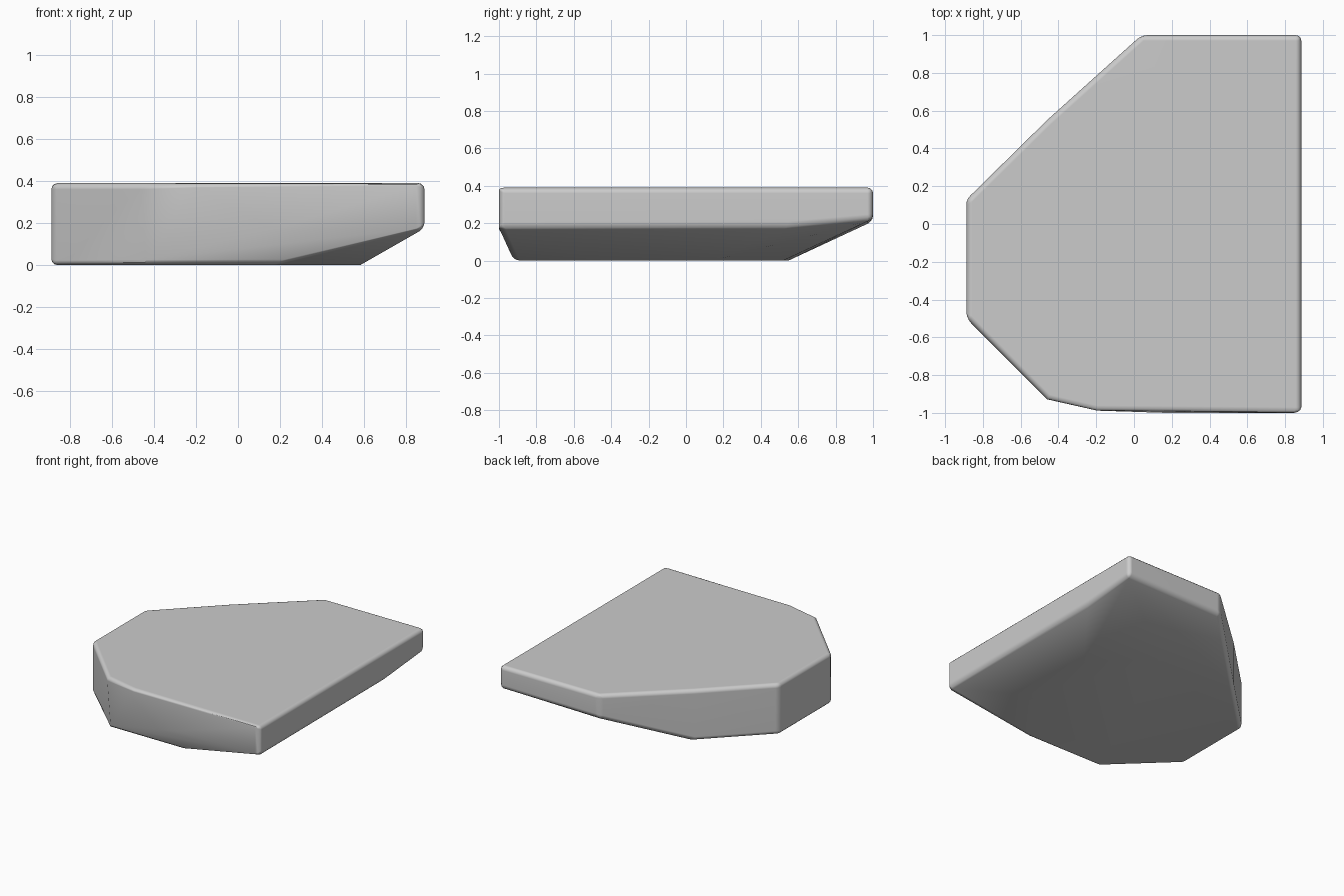
import bpy, bmesh, math

if "Cube" in bpy.data.objects:
    bpy.data.objects.remove(bpy.data.objects["Cube"])

TOP = 0.39

# plan outline shared by the flat top
outline = [(0.04, 1.0), (0.886, 1.0), (0.886, -1.0), (-0.2, -0.99),
           (-0.46, -0.93), (-0.887, -0.5), (-0.887, 0.13), (-0.46, 0.55)]
# flat underside, chipped away toward the front, right and back
underside = [(0.58, 0.14), (0.2, 0.52), (-0.46, 0.55), (-0.887, 0.13),
             (-0.887, -0.5), (-0.45, -0.92), (0.15, -0.92), (0.58, -0.47)]
# lower rim where the upright sides meet the chipped faces
rim = [(0.17, -1.0, 0.17), (0.886, -1.0, 0.175), (0.886, 0.55, 0.18),
       (0.886, 1.0, 0.22), (0.04, 1.0, 0.21)]

points = [(x, y, TOP) for x, y in outline] + [(x, y, 0) for x, y in underside] + rim

# rock slab: hull of the three rings
bm = bmesh.new()
for p in points:
    bm.verts.new(p)
bmesh.ops.convex_hull(bm, input=bm.verts[:])
loose = [v for v in bm.verts if not v.link_faces]
bmesh.ops.delete(bm, geom=loose, context='VERTS')
bmesh.ops.dissolve_limit(bm, angle_limit=math.radians(1.5),
                         verts=bm.verts[:], edges=bm.edges[:])
bmesh.ops.recalc_face_normals(bm, faces=bm.faces[:])
mesh = bpy.data.meshes.new("rock_slab")
bm.to_mesh(mesh)
bm.free()
slab = bpy.data.objects.new("rock_slab", mesh)
bpy.context.collection.objects.link(slab)

# worn, rounded edges
bevel = slab.modifiers.new("worn_edges", 'BEVEL')
bevel.width = 0.03
bevel.segments = 3
bevel.limit_method = 'ANGLE'
bevel.angle_limit = math.radians(34)

bpy.context.view_layer.objects.active = slab
slab.select_set(True)
bpy.ops.object.modifier_apply(modifier=bevel.name)
bpy.ops.object.shade_smooth_by_angle(angle=math.radians(35))
weighted = slab.modifiers.new("weighted_normals", 'WEIGHTED_NORMAL')
weighted.keep_sharp = True
